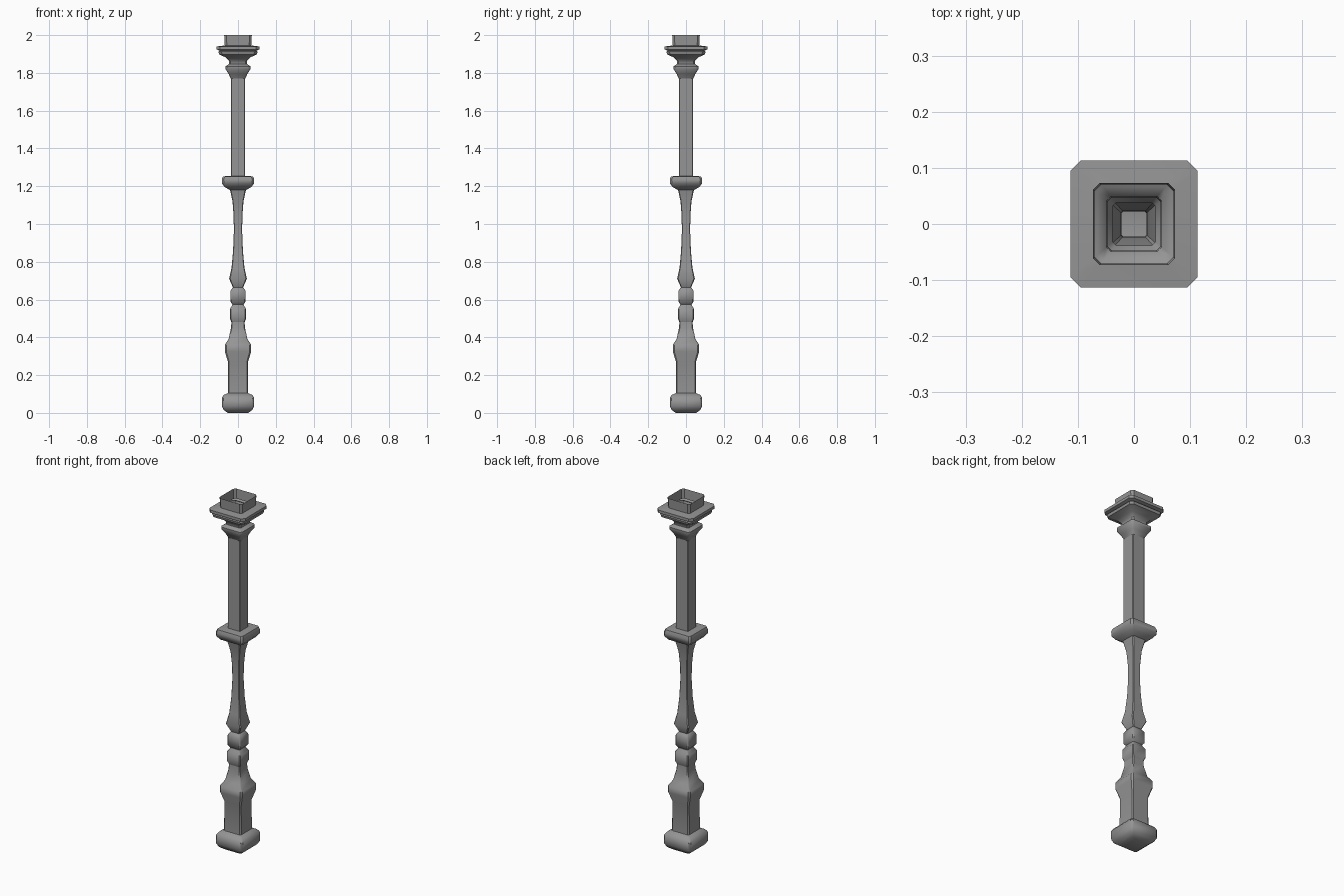
import bpy
import bmesh
import math

cube = bpy.data.objects.get("Cube")
if cube:
    bpy.data.objects.remove(cube, do_unlink=True)

iron = bpy.data.materials.new("grey iron")
iron.use_nodes = True
GREY = (0.3, 0.3, 0.3, 1)
iron.diffuse_color = GREY
iron.node_tree.nodes["Principled BSDF"].inputs["Base Color"].default_value = GREY


def square_turning(name, profile, chamfer, closed_base=False):
    """Loft chamfered square rings through (half width, height) pairs."""
    bm = bmesh.new()
    rings = []
    for half, z in profile:
        cut = half * (1 - chamfer)
        ring = []
        for k in range(4):
            c, s = round(math.cos(k * math.pi / 2)), round(math.sin(k * math.pi / 2))
            for x, y in ((half, -cut), (half, cut)):
                ring.append(bm.verts.new((c * x - s * y, s * x + c * y, z)))
        rings.append(ring)
    for low, high in zip(rings, rings[1:]):
        for i in range(8):
            j = (i + 1) % 8
            bm.faces.new((low[i], low[j], high[j], high[i]))
    if closed_base:
        bm.faces.new(rings[0][::-1])
    mesh = bpy.data.meshes.new(name)
    bm.to_mesh(mesh)
    bm.free()
    mesh.materials.append(iron)
    obj = bpy.data.objects.new(name, mesh)
    bpy.context.collection.objects.link(obj)
    bpy.ops.object.select_all(action="DESELECT")
    obj.select_set(True)
    bpy.context.view_layer.objects.active = obj
    bpy.ops.object.shade_smooth_by_angle(angle=math.radians(40))
    return obj


# Foot block and pedestal
square_turning("pedestal", [
    (.055, 0), (.075, .015), (.086, .035), (.086, .08), (.075, .095), (.054, .105),
    (.053, .27), (.07, .325), (.07, .36), (.05, .39), (.037, .45), (.035, .48)],
    .12, closed_base=True)

# Two stacked collar blocks
square_turning("collar_blocks", [
    (.035, .48), (.043, .5), (.043, .55), (.032, .567), (.03, .575),
    (.04, .588), (.04, .645), (.032, .658), (.027, .665)], .12)

# Waisted baluster with moulded cap
square_turning("baluster", [
    (.027, .665), (.047, .71), (.034, .77), (.026, .86), (.022, .96), (.023, 1.04),
    (.029, 1.12), (.042, 1.18), (.07, 1.195), (.085, 1.215), (.086, 1.235),
    (.08, 1.252), (.038, 1.255)], .12)

# Plain square shaft
square_turning("shaft", [(.038, 1.255), (.038, 1.77)], .08)

# Capital with ring, flared flange and open socket
square_turning("capital", [
    (.038, 1.77), (.05, 1.795), (.066, 1.82), (.066, 1.835), (.047, 1.848),
    (.049, 1.865), (.065, 1.882), (.1, 1.898), (.104, 1.912), (.097, 1.918),
    (.113, 1.924), (.113, 1.94), (.07, 1.945), (.073, 2)], .16)
